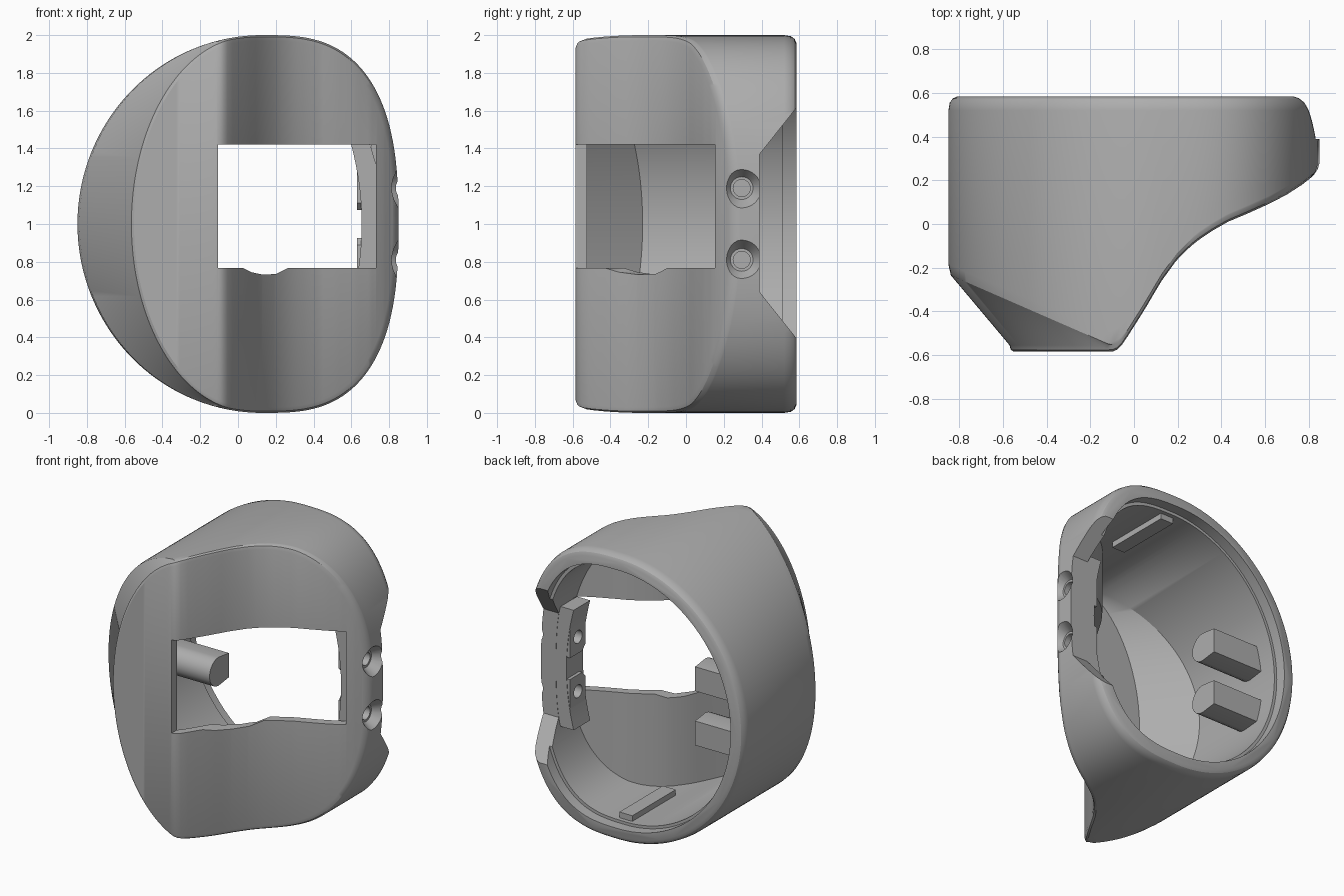
import bpy, bmesh
from math import sin, cos, pi

if "Cube" in bpy.data.objects:
    bpy.data.objects.remove(bpy.data.objects["Cube"])

N = 96                      # columns along the upper half of the outline
BACK = 0.585
# Front profile seen from above: flat nose, then a concave sweep to the right
FRONT = [(-9, -.585), (-.10, -.585), (-.07, -.572), (-.045, -.54), (.05, -.39), (.12, -.27),
         (.16, -.21), (.20, -.16), (.25, -.11), (.30, -.07), (.36, -.03), (.43, .01),
         (.52, .048), (.62, .093), (.70, .135), (.77, .18), (.82, .22), (.85, .25), (.95, .34)]


def front_y(x):
    for (x0, y0), (x1, y1) in zip(FRONT, FRONT[1:]):
        if x <= x1:
            return y0 + (y1 - y0) * (x - x0) / (x1 - x0)
    return FRONT[-1][1]


def outline(j, inset):
    """Point (x, z offset) of the closed outline, moved inward by inset."""
    t = pi * j / N
    c, s = cos(t), sin(t)
    if abs(s) < 1e-6:
        s = 0
    if c > 0:
        h = (abs(s) ** .667) * (1 if s >= 0 else -1)
        x = .13 + .72 * c ** .667 * (1 - .07 * h * h)
    else:
        x, h = .13 + .98 * c, s
    return x * (1 - inset / .85), h * (1 - inset)


def taper(x):
    """Pull the left side in for the sloping front cheek."""
    return -.05 + (x + .05) * .65 if x < -.05 else x


def finish(name, bm):
    bmesh.ops.recalc_face_normals(bm, faces=bm.faces)
    me = bpy.data.meshes.new(name)
    bm.to_mesh(me)
    bm.free()
    ob = bpy.data.objects.new(name, me)
    bpy.context.collection.objects.link(ob)
    return ob


def shell(name, back_rings, inset, shift, wall, fillet):
    """Loft the outline from the back rings to the shaped front."""
    bm = bmesh.new()
    columns = []
    for j in range(2 * N):
        pts = []
        for y, d in back_rings:
            x, h = outline(j, d)
            pts.append((x, y, 1 + h))
        x, h = outline(j, inset)
        xf = taper(x)
        rim = front_y(xf + shift) + wall + fillet
        start = -.23 - .43 * (x + .85) + wall if x < -.05 else -9
        start = max(start, rim + .012)
        if fillet:          # softened start of the cheek
            xs = x + (xf - x) * .04
            pts.append((x, start + .045, 1 + h))
            pts.append((xs, start - .005, 1 + h))
        else:
            pts.append((x, start, 1 + h))
        pts.append((xf, rim, 1 + h))
        if fillet:
            for k, dep in ((.3, .3), (1, 0)):
                xi, hi = outline(j, inset + fillet * k)
                xi = taper(xi)
                pts.append((xi, front_y(xi + shift) + wall + fillet * dep, 1 + hi))
        columns.append([bm.verts.new(p) for p in pts])
    for a, b in zip(columns, columns[1:] + columns[:1]):
        for k in range(len(a) - 1):
            bm.faces.new((a[k], a[k + 1], b[k + 1], b[k]))
    bm.faces.new([c[0] for c in columns])
    # front cap: strips joining the upper and lower halves
    for i in range(N):
        loop = [columns[i][-1], columns[i + 1][-1], columns[(2 * N - i - 1)][-1],
                columns[(2 * N - i) % (2 * N)][-1]]
        bm.faces.new(list(dict.fromkeys(loop)))
    return finish(name, bm)


def prism(name, pts, axis, lo, hi):
    """Extrude a 2D polygon along x (points y,z) or along y (points x,z)."""
    bm = bmesh.new()
    put = (lambda p, a: (a, p[0], p[1])) if axis == 'x' else (lambda p, a: (p[0], a, p[1]))
    A = [bm.verts.new(put(p, lo)) for p in pts]
    B = [bm.verts.new(put(p, hi)) for p in pts]
    bm.faces.new(A)
    bm.faces.new(B)
    for i in range(len(pts)):
        k = (i + 1) % len(pts)
        bm.faces.new((A[i], A[k], B[k], B[i]))
    return finish(name, bm)


def circle(cx, cz, r, n=32):
    return [(cx + r * cos(2 * pi * i / n), cz + r * sin(2 * pi * i / n)) for i in range(n)]


def rect(a0, a1, b0, b1):
    return [(a0, b0), (a1, b0), (a1, b1), (a0, b1)]


def cut(ob, tools):
    bpy.context.view_layer.objects.active = ob
    for tool in tools:
        m = ob.modifiers.new("cut", 'BOOLEAN')
        m.operation, m.solver, m.object = 'DIFFERENCE', 'EXACT', tool
        bpy.ops.object.modifier_apply(modifier=m.name)


# Outer body and the tools that hollow and open it
body = shell("housing", [(BACK, .042), (.575, .02), (.555, .006), (.52, 0)], 0, 0, 0, .03)
hollow = shell("hollow_cutter", [(.8, .095), (.51, .095), (.51, .115)], .115, .03, .05, 0)
window = prism("window_cutter", rect(-.105, .73, .767, 1.42), 'y', -1, .25)
dip = prism("dip_cutter", [(.02, .77), (.07, .745), (.13, .732), (.20, .735), (.27, .77),
                           (.27, .9), (.02, .9)], 'y', -.8, .1)
notch = prism("notch_cutter", [(.39, .64), (.39, 1.37), (.7, 1.76), (.7, .25)], 'x', .55, 1)
bores = []
for z in (.81, 1.19):
    bores.append(prism("screw_cutter", circle(.295, z, .045), 'x', .5, 1))
    sink = prism("sink_cutter", circle(.295, z, .14), 'x', .785, .90)
    for v in sink.data.vertices:          # narrow the inner end to a countersink
        if v.co.x < .85:
            v.co.y = .295 + (v.co.y - .295) * .43
            v.co.z = z + (v.co.z - z) * .43
    bores.append(sink)
cut(body, [hollow, window, dip, notch] + bores)
parts = [body]

# Curved backing plate behind the right wall
plate = prism("lug_plate", [(.655 - .14 * (k / 8) ** 2 * .4, 1 + .42 * k / 8) for k in range(-8, 9)] +
              [(.70, 1.42), (.765, 1.2), (.765, .8), (.70, .58)], 'y', .205, .388)
cut(plate, bores)
parts.append(plate)

for side, s in (("lower", -1), ("upper", 1)):
    # Screw lugs inside the right wall
    z = 1 + .19 * s
    lug = prism(side + "_screw_lug", [(.215, z - .08), (.25, z - .115), (.385, z - .115),
                                      (.385, z + .115), (.25, z + .115), (.215, z + .08)],
                'x', .63, .77)
    cut(lug, bores)
    # Pegs reaching in from the left wall, rounded towards the front
    peg = prism(side + "_peg", [(.385, z - .085), (.385, z + .085)] +
                [(.27 - .10 * sin(pi * k / 10), z + .10 * cos(pi * k / 10)) for k in range(11)],
                'x', -.78, -.34)
    # Locating ribs on the inner floor and ceiling
    zr = 1 + .885 * s
    rib = prism(side + "_rib", rect(.08, .18, zr - .04, zr + .04), 'y', 0, .48)
    parts += [lug, peg, rib]

for tool in [hollow, window, dip, notch] + bores:
    bpy.data.objects.remove(tool)

# Dark grey plastic
grey = bpy.data.materials.new("dark_grey")
grey.diffuse_color = (.42, .42, .42, 1)
grey.use_nodes = True
grey.node_tree.nodes["Principled BSDF"].inputs["Base Color"].default_value = grey.diffuse_color
bpy.ops.object.select_all(action='DESELECT')
for ob in parts:
    ob.data.materials.clear()
    ob.data.materials.append(grey)
    ob.select_set(True)
bpy.context.view_layer.objects.active = body
bpy.ops.object.shade_smooth_by_angle(angle=.5)
